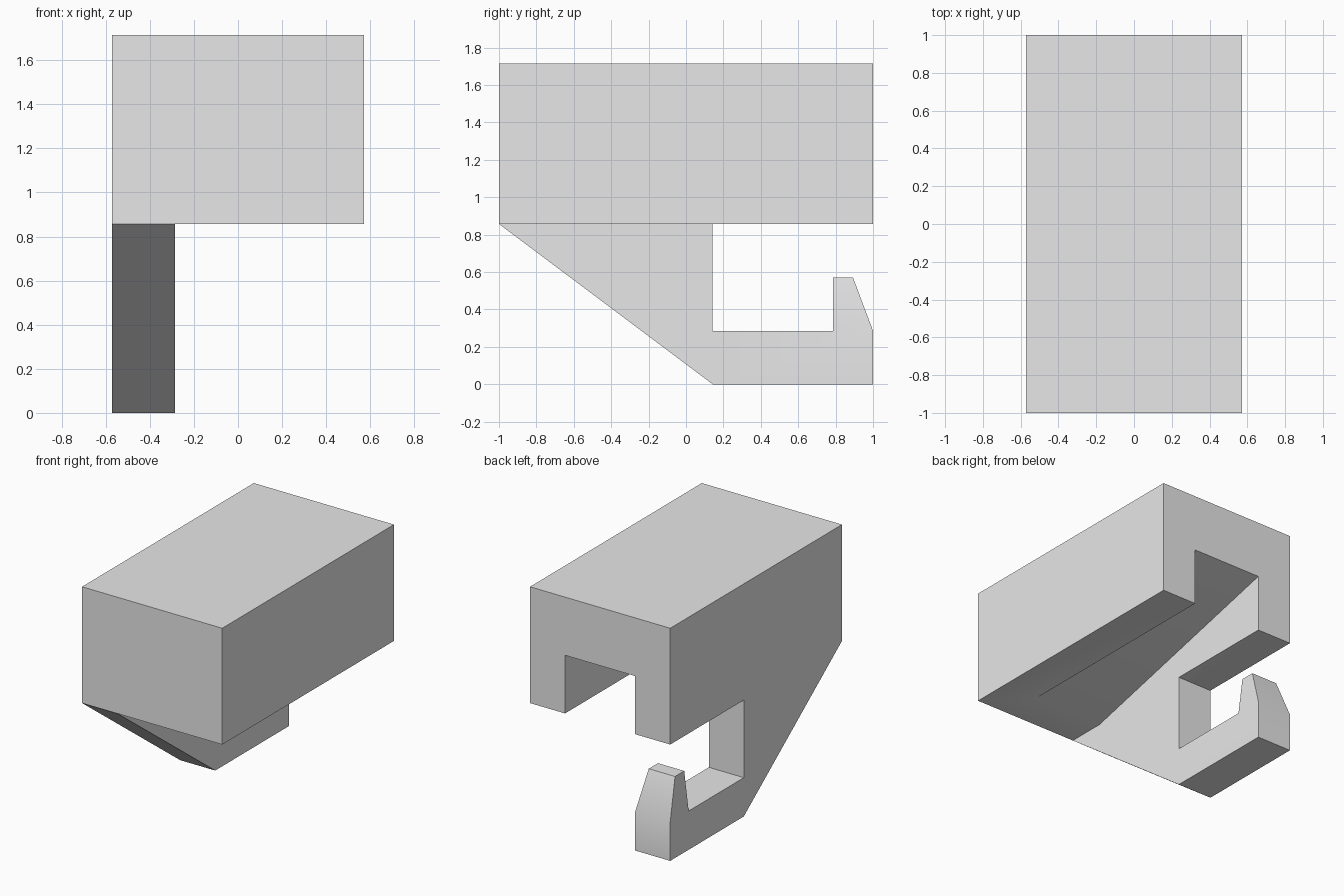
import bpy
import bmesh
import math
from mathutils import Vector

cube = bpy.data.objects.get("Cube")
if cube:
    bpy.data.objects.remove(cube, do_unlink=True)

# One plain grey
grey = bpy.data.materials.new("light_grey")
grey.use_nodes = True
grey.diffuse_color = (0.8, 0.8, 0.8, 1)
grey.node_tree.nodes["Principled BSDF"].inputs["Base Color"].default_value = (0.8, 0.8, 0.8, 1)

U = 2 / 7            # module: every main size is a multiple of this
HALF_W = 2 * U       # half width of the block
WALL = U             # wall and hook thickness
BASE = 3 * U         # underside of the block
TOP = 6 * U


def prism(profile, x0, x1):
    """Extrude a (y, z) profile along x."""
    bm = bmesh.new()
    face = bm.faces.new([bm.verts.new((x0, y, z)) for y, z in profile])
    out = bmesh.ops.extrude_face_region(bm, geom=[face])["geom"]
    moved = [v for v in out if isinstance(v, bmesh.types.BMVert)]
    bmesh.ops.translate(bm, vec=(x1 - x0, 0, 0), verts=moved)
    bmesh.ops.recalc_face_normals(bm, faces=bm.faces)
    return bm


def finish(bm, name):
    mesh = bpy.data.meshes.new(name)
    bm.to_mesh(mesh)
    bm.free()
    mesh.materials.append(grey)
    obj = bpy.data.objects.new(name, mesh)
    bpy.context.collection.objects.link(obj)
    return obj


def smooth(obj):
    bpy.ops.object.select_all(action="DESELECT")
    obj.select_set(True)
    bpy.context.view_layer.objects.active = obj
    bpy.ops.object.shade_smooth_by_angle(angle=math.radians(30))


# Block with a ramped channel cut into its underside, open at the back
block = finish(prism([(-1, BASE), (1, BASE), (1, TOP), (-1, TOP)], -HALF_W, HALF_W), "block")
drop = 0.25          # the ramp falls one unit in four
far, low = 1.2, BASE - 0.2
start = -1 + U
ramp = [(start - 0.2 / drop, low), (far, low), (far, BASE + (far - start) * drop)]
cutter = finish(prism(ramp, -HALF_W + WALL, HALF_W - WALL), "channel_cutter")
cut = block.modifiers.new("channel", "BOOLEAN")
cut.operation = "DIFFERENCE"
cut.solver = "EXACT"
cut.object = cutter
bpy.context.view_layer.objects.active = block
bpy.ops.object.modifier_apply(modifier=cut.name)
bpy.data.objects.remove(cutter, do_unlink=True)
smooth(block)

# Hook plate: sloped brace and lower arm
inner, tip_y = U / 2, 1 - 0.75 * U
plate = [(-1, BASE), (inner, 0), (1, 0), (1, U), (tip_y, U), (inner, U), (inner, BASE)]
bm = prism(plate, -HALF_W, -HALF_W + WALL)

# Upturned tip, raised from the end of the arm and tapered
end = max((f for f in bm.faces if f.normal.z > 0.9 and f.calc_center_median().z < BASE - 0.1),
          key=lambda f: f.calc_center_median().y)
out = bmesh.ops.extrude_face_region(bm, geom=[end])["geom"]
bmesh.ops.delete(bm, geom=[end], context="FACES_ONLY")
mid_x = -HALF_W + WALL / 2
for v in (g for g in out if isinstance(g, bmesh.types.BMVert)):
    v.co = Vector((mid_x + (v.co.x - mid_x) * 0.75,
                   tip_y + (v.co.y - tip_y) * 0.5,
                   2 * U))
bmesh.ops.recalc_face_normals(bm, faces=bm.faces)
smooth(finish(bm, "hook"))
